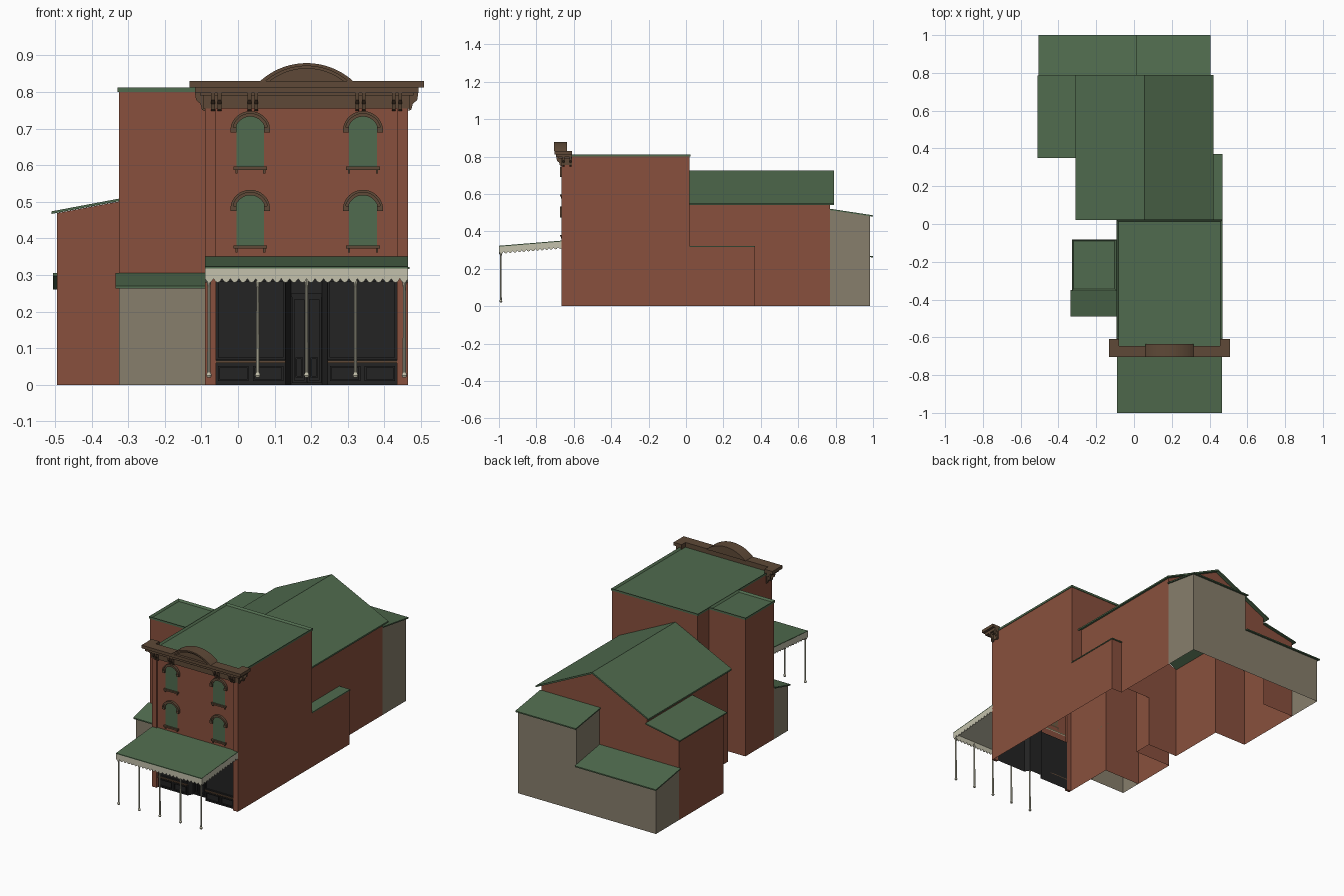
import bpy, bmesh, math
from mathutils import Matrix

if "Cube" in bpy.data.objects:
    bpy.data.objects.remove(bpy.data.objects["Cube"])


def material(name, rgb):
    col = [(c / 255 / 12.92) if c < 11 else ((c / 255 + 0.055) / 1.055) ** 2.4 for c in rgb] + [1]
    m = bpy.data.materials.new(name)
    m.use_nodes = True
    m.diffuse_color = col
    m.node_tree.nodes["Principled BSDF"].inputs["Base Color"].default_value = col
    return m


BRICK = material("brick red", (137, 80, 61))
GREEN = material("roof green", (80, 107, 78))
TAN = material("tan render", (135, 126, 108))
BROWN = material("trim brown", (94, 73, 55))
DARK = material("shopfront black", (35, 35, 35))
CREAM = material("awning cream", (196, 193, 172))


def finish(name, bm, mat, closed=True):
    if closed:
        bmesh.ops.recalc_face_normals(bm, faces=bm.faces)
    me = bpy.data.meshes.new(name)
    bm.to_mesh(me)
    bm.free()
    me.materials.append(mat)
    ob = bpy.data.objects.new(name, me)
    bpy.context.scene.collection.objects.link(ob)
    return ob


def ribbon(name, mat, z0, path):
    """Upright wall sheet along (x, y, top) points, counterclockwise in plan."""
    bm = bmesh.new()
    cols = [(bm.verts.new((x, y, z0)), bm.verts.new((x, y, t))) for x, y, t in path]
    for a, b in zip(cols, cols[1:]):
        bm.faces.new((a[0], b[0], b[1], a[1]))
    return finish(name, bm, mat, False)


def prism(name, mat, pts, w0, w1, axis="y"):
    """Closed outline in the (u, z) plane, extruded along the given axis."""
    bm = bmesh.new()
    put = (lambda u, w, z: (u, w, z)) if axis == "y" else (lambda u, w, z: (w, u, z))
    a = [bm.verts.new(put(u, w0, z)) for u, z in pts]
    b = [bm.verts.new(put(u, w1, z)) for u, z in pts]
    bm.faces.new(a)
    bm.faces.new(b[::-1])
    for i in range(len(pts)):
        j = (i + 1) % len(pts)
        bm.faces.new((a[i], b[i], b[j], a[j]))
    return finish(name, bm, mat)


def box(name, mat, x0, x1, y0, y1, z0, z1):
    return prism(name, mat, [(x0, z0), (x1, z0), (x1, z1), (x0, z1)], y0, y1)


def slab(name, mat, a, b, w0, w1, axis, t=0.007):
    """Sloping roof sheet between profile points a and b."""
    return prism(name, mat, [a, b, (b[0], b[1] - t), (a[0], a[1] - t)], w0, w1, axis)


def arc(cx, half, z, rise, n=14):
    r = (half * half + rise * rise) / (2 * rise)
    t = math.atan2(half, r - rise)
    return [(cx + r * math.sin(t * (2 * i / n - 1)), z + rise - r + r * math.cos(t * (2 * i / n - 1)))
            for i in range(n + 1)]


def parapet_roof(name, x0, x1, y0, y1):
    ob = box(name, GREEN, x0, x1, y0, y1, 0.8, 0.812)
    bm = bmesh.new()
    bm.from_mesh(ob.data)
    top = max(bm.faces, key=lambda f: f.calc_center_median().z)
    bmesh.ops.inset_region(bm, faces=[top], thickness=0.014)
    bmesh.ops.translate(bm, verts=top.verts, vec=(0, 0, -0.01))
    bm.to_mesh(ob.data)
    bm.free()


L, R, F, B = -0.09, 0.465, -0.66, 0.02     # main block plan
MID = (L + R) / 2
H = 0.803

# Main block and side tower walls
ribbon("front_wall", BRICK, 0.29, [(L, F, H), (R, F, H)])
ribbon("right_wall", BRICK, 0, [(R, F, H), (R, B, H)])
ribbon("upper_back_wall", BRICK, 0.3, [(R, B, H), (L, B, H)])
ribbon("left_wall_and_tower", BRICK, 0, [(L, B, H), (L, -0.085, H), (-0.325, -0.085, H),
                                         (-0.325, -0.35, H), (L, -0.35, H), (L, F, H)])
parapet_roof("main_roof", L - 0.003, R + 0.003, -0.655, B + 0.003)
parapet_roof("tower_roof", -0.329, L - 0.003, -0.354, -0.081)
for s, n in ((-1, "left"), (1, "right")):
    xs = sorted((MID + s * 0.2475, MID + s * 0.2775))
    box("pier_" + n, BRICK, *xs, F - 0.006, F + 0.01, 0, 0.757)

# Lean-to beside the shop
ribbon("lean_to_walls", TAN, 0, [(-0.325, -0.35, 0.298), (-0.325, -0.48, 0.264), (L, -0.48, 0.264)])
slab("lean_to_roof", GREEN, (-0.49, 0.27), (-0.35, 0.306), -0.335, L, "x")

# Low side extension
ribbon("extension_walls", BRICK, 0, [(R, B, 0.318), (R, 0.365, 0.318), (0.397, 0.365, 0.318)])
box("extension_roof", GREEN, 0.39, R + 0.003, B, 0.37, 0.316, 0.322)

# Gabled rear block
GR, GL, GB, GX = 0.397, -0.287, 0.77, 0.055
ribbon("gable_right_wall", BRICK, 0, [(GR, 0.365, 0.55), (GR, GB, 0.55)])
ribbon("gable_right_upper_wall", BRICK, 0.31, [(GR, B, 0.55), (GR, 0.365, 0.55)])
ribbon("gable_back_wall", BRICK, 0.27, [(GR, GB, 0.55), (GX, GB, 0.715), (GL, GB, 0.55)])
ribbon("gable_left_upper_wall", BRICK, 0.49, [(GL, GB, 0.55), (GL, 0.36, 0.55)])
ribbon("gable_left_wall", BRICK, 0, [(GL, 0.36, 0.55), (GL, B, 0.55), (L, B, 0.645)])
prism("gable_roof", GREEN, [(-0.31, 0.549), (GX, 0.725), (0.42, 0.549), (0.42, 0.54),
                            (GX, 0.715), (-0.31, 0.54)], B, 0.79)

# Side wing
ribbon("wing_walls", BRICK, 0, [(GL, GB, 0.508), (-0.495, GB, 0.469), (-0.495, 0.36, 0.469), (GL, 0.36, 0.508)])
slab("wing_roof", GREEN, (-0.51, 0.474), (GL, 0.516), 0.35, 0.785, "y")

# Rear additions, one tall and one low
ribbon("tall_addition_walls", TAN, 0, [(GR, GB, 0.514), (GR, 0.985, 0.482), (0.02, 0.985, 0.482)])
ribbon("tall_addition_side", TAN, 0.25, [(0.02, 0.985, 0.482), (0.02, GB, 0.514)])
slab("tall_addition_roof", GREEN, (GB, 0.521), (1.0, 0.486), 0.014, 0.405, "x")
ribbon("low_addition_walls", TAN, 0, [(0.02, 0.985, 0.264), (-0.495, 0.985, 0.264), (-0.495, GB, 0.298)])
slab("low_addition_roof", GREEN, (GB, 0.305), (1.0, 0.267), -0.505, 0.02, "x")

# Shopfront with recessed entrance
ribbon("shopfront", DARK, 0, [(-0.06, -0.65, 0.3), (0.13, -0.65, 0.3), (0.145, -0.62, 0.3),
                              (0.23, -0.62, 0.3), (0.245, -0.65, 0.3), (0.435, -0.65, 0.3)])


def frame(name, x0, x1, z0, z1, y, w=0.007):
    for i, (a, b, c, d) in enumerate(((x0, x0 + w, z0, z1), (x1 - w, x1, z0, z1),
                                      (x0, x1, z0, z0 + w), (x0, x1, z1 - w, z1))):
        box(f"{name}_{i}", DARK, a, b, y - 0.006, y, c, d)


for n, x0, x1 in (("left", -0.06, 0.13), ("right", 0.245, 0.435)):
    frame("shop_window_" + n, x0, x1, 0.068, 0.29, -0.65)
    box("shop_sill_" + n, BROWN, x0, x1, -0.662, -0.65, 0.06, 0.067)
    for k in range(2):
        w = (x1 - x0) / 2
        frame(f"bulkhead_{n}_{k}", x0 + k * w + 0.006, x0 + k * w + w - 0.006, 0.01, 0.052, -0.65, 0.005)
for k in range(2):
    frame(f"door_{k}", 0.147 + k * 0.041, 0.187 + k * 0.041, 0.005, 0.24, -0.62)
    frame(f"door_panel_{k}", 0.157 + k * 0.041, 0.177 + k * 0.041, 0.02, 0.075, -0.62, 0.004)
box("door_transom", DARK, 0.145, 0.23, -0.628, -0.62, 0.24, 0.25)

# Awning, toothed valance and posts
slab("awning_roof", GREEN, (-1.0, 0.323), (F, 0.351), L, R, "x", 0.005)
slab("awning_underside", CREAM, (-0.998, 0.317), (F, 0.345), L + 0.002, R - 0.002, "x", 0.003)


def valance(name, a, b, teeth):
    bm = bmesh.new()
    cols = []
    n = teeth * 4
    for i in range(n + 1):
        p = [u + (v - u) * i / n for u, v in zip(a, b)]
        drop = (0.032, 0.04, 0.043, 0.04)[i % 4]
        cols.append((bm.verts.new((p[0], p[1], p[2] - drop)), bm.verts.new(p)))
    for c, d in zip(cols, cols[1:]):
        bm.faces.new((c[0], d[0], d[1], c[1]))
    ob = finish(name, bm, CREAM, False)
    ob.modifiers.new("thickness", "SOLIDIFY").thickness = 0.004


valance("valance_front", (L, -0.999, 0.322), (R, -0.999, 0.322), 24)
valance("valance_right", (R, -0.999, 0.322), (R, F, 0.35), 14)
valance("valance_left", (L, F, 0.35), (L, -0.999, 0.322), 14)


def turned(bm, x, y, z0, z1, r0, r1):
    bmesh.ops.create_cone(bm, cap_ends=True, segments=10, radius1=r0, radius2=r1, depth=z1 - z0,
                          matrix=Matrix.Translation((x, y, (z0 + z1) / 2)))


for i in range(5):
    bm = bmesh.new()
    x = MID + (i - 2) * 0.1335
    for part in ((0.02, 0.3, 0.005, 0.004), (0.02, 0.026, 0.005, 0.008),
                 (0.026, 0.034, 0.008, 0.005), (0.265, 0.285, 0.004, 0.007)):
        turned(bm, x, -0.99, *part)
    finish(f"awning_post_{i}", bm, CREAM)

# Arched windows with hoods and sills
for row, z in enumerate((0.38, 0.595)):
    for s in (-1, 1):
        cx, n = MID + s * 0.154, f"{row}_{'left' if s < 0 else 'right'}"
        top = z + 0.113
        prism("window_glass_" + n, GREEN, [(cx - 0.038, z), *arc(cx, 0.038, top, 0.026), (cx + 0.038, z)], F - 0.003, F)
        for part, ho, ro, hi, ri, d in (("outer", 0.053, 0.04, 0.046, 0.033, 0.014),
                                        ("inner", 0.046, 0.033, 0.038, 0.025, 0.009)):
            foot = z + (0.095 if part == "outer" else 0.1)
            prism(f"window_hood_{part}_{n}", BROWN,
                  [(cx - ho, foot), *arc(cx, ho, top, ro), (cx + ho, foot),
                   (cx + hi, foot), *arc(cx, hi, top, ri)[::-1], (cx - hi, foot)], F - d, F)
        for e in (-1, 1):
            box(f"hood_ear_{n}_{e}", BROWN, cx + e * 0.046 - 0.008, cx + e * 0.046 + 0.008, F - 0.014, F, z + 0.095, z + 0.108)
            box(f"sill_bracket_{n}_{e}", BROWN, cx + e * 0.038 - 0.003, cx + e * 0.038 + 0.003, F - 0.008, F, z - 0.018, z - 0.008)
        box("window_sill_" + n, BROWN, cx - 0.046, cx + 0.046, F - 0.013, F, z - 0.008, z + 0.001)

# Stepped cornice with short side returns
for i, (half, y, z0, z1) in enumerate(((0.283, -0.669, 0.755, 0.79), (0.292, -0.682, 0.79, 0.797),
                                       (0.305, -0.694, 0.797, 0.812), (0.32, -0.703, 0.812, 0.83))):
    box(f"cornice_{i}", BROWN, MID - half, MID + half, y, -0.645, z0, z1)
    for s in (-1, 1):
        xs = sorted((MID + s * 0.268, MID + s * half))
        box(f"cornice_return_{i}_{s}", BROWN, *xs, -0.65, -0.61, z0, z1)

# Scroll brackets
scroll = [(0, 0.748), (0.008, 0.752), (0.012, 0.768), (0.024, 0.778), (0.027, 0.797), (0, 0.797)]
for s in (-1, 1):
    for d in (0.138, 0.156, 0.238, 0.256):
        x = MID + s * d
        prism(f"bracket_{s}_{d}", BROWN, [(-0.666 - u, z) for u, z in scroll], x - 0.005, x + 0.005, "x")
    for y in (-0.66, -0.622):
        prism(f"side_bracket_{s}_{y}", BROWN, [(MID + s * (0.278 + u), z) for u, z in scroll], y, y + 0.01)

# Curved pediment
for n, a, ra, b, rb, y in (("outer", 0.127, 0.049, 0.112, 0.041, -0.705), ("inner", 0.112, 0.041, 0.1, 0.034, -0.698)):
    prism("pediment_rim_" + n, BROWN, arc(MID, a, 0.83, ra, 24) + arc(MID, b, 0.83, rb, 24)[::-1], y, -0.635)
prism("pediment_panel", BROWN, arc(MID, 0.1, 0.83, 0.034, 24), -0.688, -0.637)
